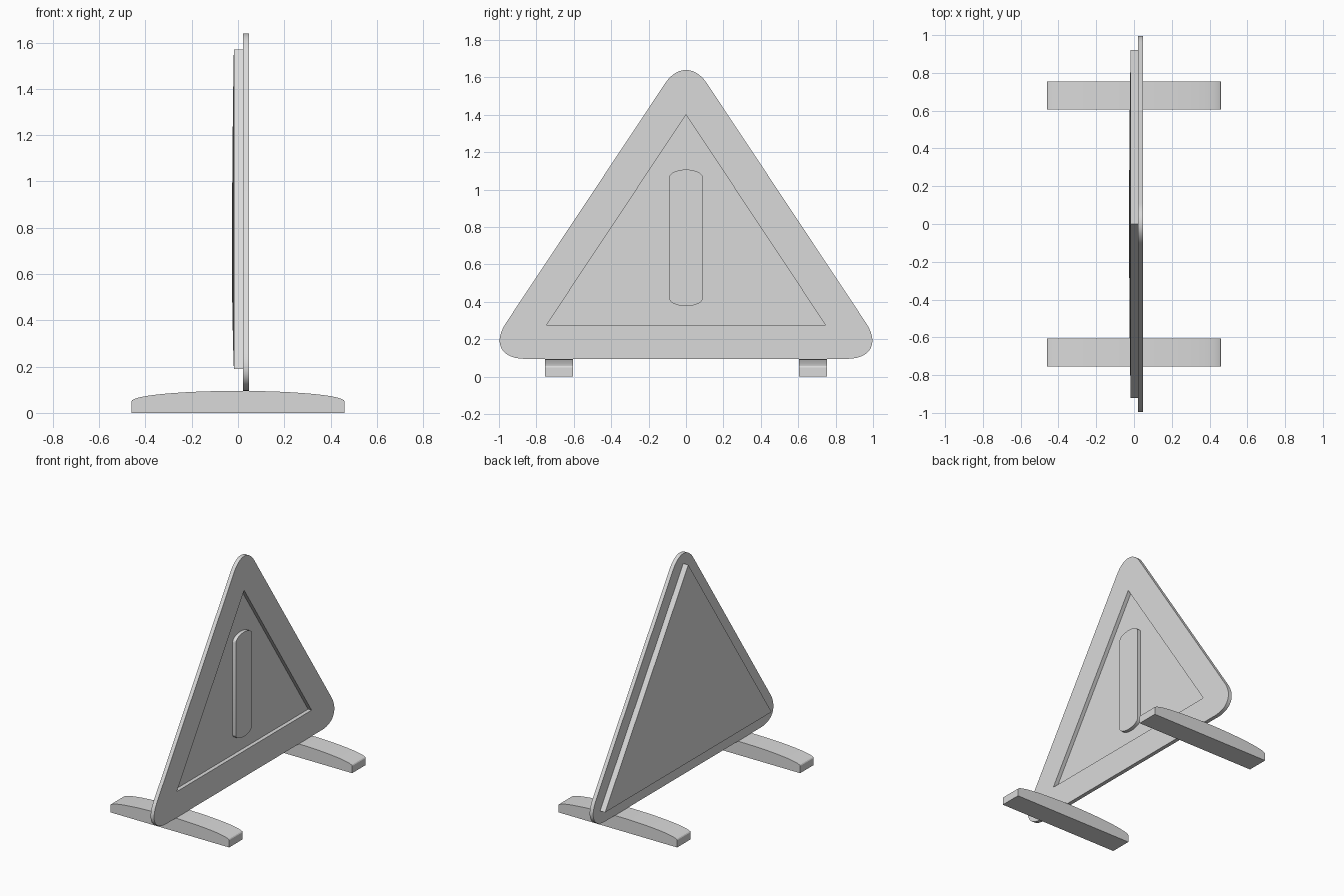
import bpy
import bmesh
import math
from mathutils import Vector

if "Cube" in bpy.data.objects:
    bpy.data.objects.remove(bpy.data.objects["Cube"], do_unlink=True)

grey = bpy.data.materials.new("light grey")
grey.use_nodes = True
GREY = (0.7, 0.7, 0.7, 1)
grey.diffuse_color = GREY
grey.node_tree.nodes["Principled BSDF"].inputs["Base Color"].default_value = GREY


def finish(bm, name):
    bmesh.ops.recalc_face_normals(bm, faces=bm.faces)
    mesh = bpy.data.meshes.new(name)
    bm.to_mesh(mesh)
    bm.free()
    mesh.materials.append(grey)
    obj = bpy.data.objects.new(name, mesh)
    bpy.context.collection.objects.link(obj)
    bpy.ops.object.select_all(action='DESELECT')
    obj.select_set(True)
    bpy.context.view_layer.objects.active = obj
    bpy.ops.object.shade_smooth_by_angle(angle=math.radians(25))
    return obj


def slab(name, loops, depth):
    """Fill flat closed loops (inner loops become holes) and extrude by depth."""
    bm = bmesh.new()
    edges = []
    for loop in loops:
        verts = [bm.verts.new(p) for p in loop]
        edges += [bm.edges.new((a, b)) for a, b in zip(verts, verts[1:] + verts[:1])]
    if len(loops) == 1:
        bm.faces.new(verts)
    else:
        bmesh.ops.triangle_fill(bm, use_beauty=True, edges=edges, normal=(1, 0, 0))
    out = bmesh.ops.extrude_face_region(bm, geom=bm.faces[:])
    moved = [v for v in out["geom"] if isinstance(v, bmesh.types.BMVert)]
    bmesh.ops.translate(bm, verts=moved, vec=depth)
    return finish(bm, name)


def triangle(x, half, low, high):
    return [Vector((x, -half, low)), Vector((x, half, low)), Vector((x, 0, high))]


def rounded(corners, cuts, k=0.56, steps=14):
    """Replace each corner by a cubic curve starting a cut length away."""
    pts = []
    for i, c in enumerate(corners):
        a = c + (corners[i - 1] - c).normalized() * cuts[i]
        b = c + (corners[(i + 1) % len(corners)] - c).normalized() * cuts[i]
        h1, h2 = a.lerp(c, k), b.lerp(c, k)
        for j in range(steps + 1):
            t = j / steps
            u = 1 - t
            pts.append(a * u**3 + h1 * 3 * u * u * t + h2 * 3 * u * t * t + b * t**3)
    return pts


BACK, FRONT = 0.021, 0.048

# Rounded triangular frame with a triangular opening
outer = rounded(triangle(BACK, 1.09, 0.095, 1.736), (0.23, 0.23, 0.2))
opening = triangle(BACK, 0.745, 0.277, 1.40)
slab("frame", [outer, opening], (FRONT - BACK, 0, 0))

# Slightly domed backing panel
bm = bmesh.new()
corners = triangle(0, 0.92, 0.19, 1.57)
center = Vector((0, 0, 0.65))
rings = [[bm.verts.new(c + Vector((BACK, 0, 0))) for c in corners]]
for s in (1, 0.8, 0.6, 0.4, 0.2):
    push = Vector((-0.018 - 0.008 * (1 - s * s), 0, 0))
    rings.append([bm.verts.new(center.lerp(c, s) + push) for c in corners])
for r, q in zip(rings, rings[1:]):
    for i in range(3):
        j = (i + 1) % 3
        bm.faces.new((r[i], r[j], q[j], q[i]))
bm.faces.new(rings[0])
bm.faces.new(rings[-1])
finish(bm, "back_panel")

# Raised upright bar with shallow curved ends
bar = []
for base, way in ((1.064, 1), (0.42, -1)):
    for j in range(17):
        a = math.pi * j / 16
        bar.append((BACK, way * 0.09 * math.cos(a), base + way * 0.043 * math.sin(a)))
slab("center_bar", [bar], (0.025, 0, 0))

# Pair of arched feet
for name, y in (("front_foot", -0.755), ("back_foot", 0.605)):
    side = [(-0.46, y, 0), (0.46, y, 0)]
    for j in range(25):
        a = math.pi * j / 24
        side.append((0.46 * math.cos(a), y, 0.05 + 0.045 * math.sin(a)))
    slab(name, [side], (0, 0.15, 0))
